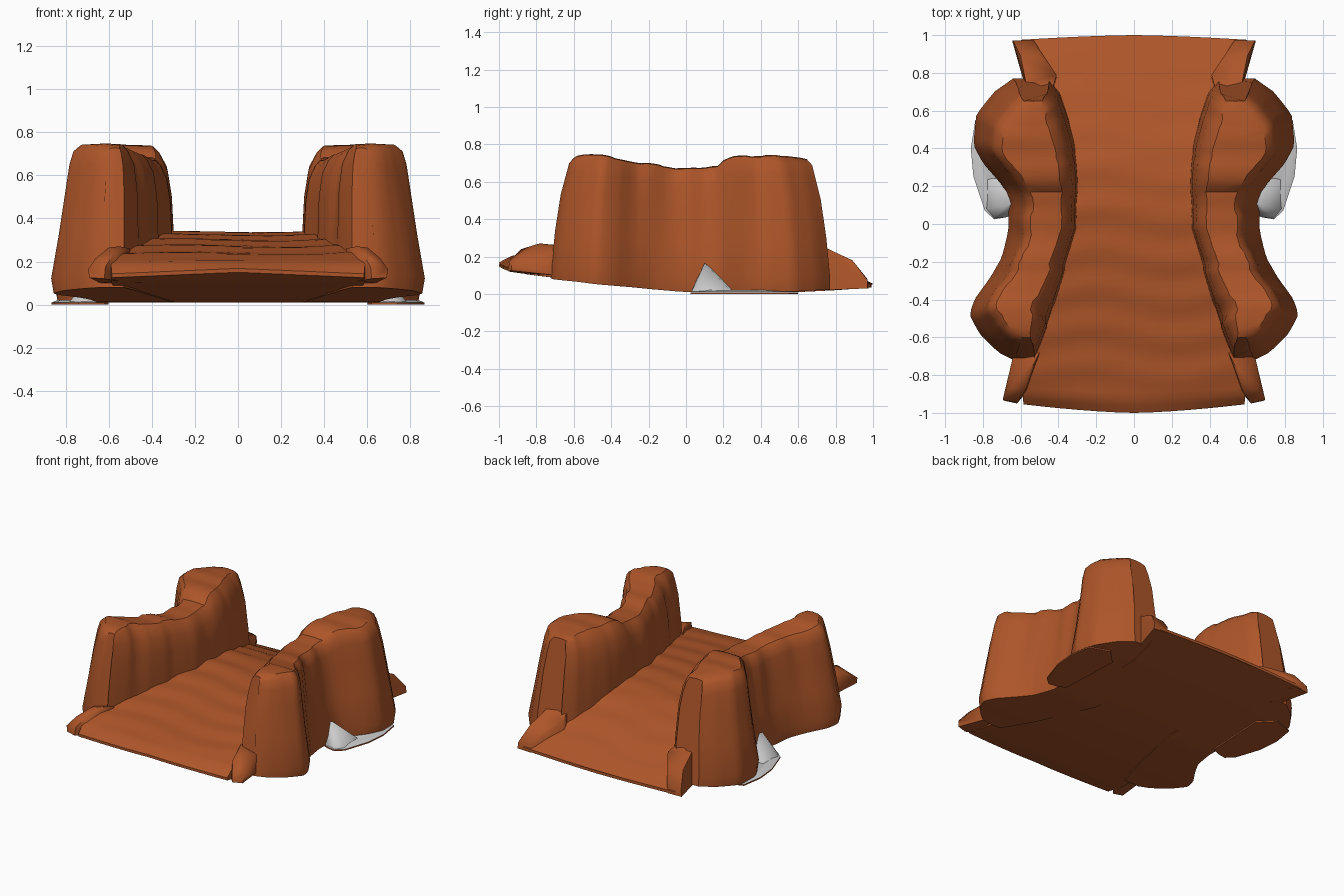
import bpy, bmesh, math, random

if "Cube" in bpy.data.objects:
    bpy.data.objects.remove(bpy.data.objects["Cube"])
random.seed(4)


def material(name, rgb):
    m = bpy.data.materials.new(name)
    m.diffuse_color = (*rgb, 1)
    m.use_nodes = True
    m.node_tree.nodes["Principled BSDF"].inputs["Base Color"].default_value = m.diffuse_color
    return m


ROCK = material("rust rock", (0.42, 0.092, 0.022))
PALE = material("pale grey", (0.6, 0.6, 0.6))


def lerp_table(rows, t):
    """Interpolate every column of rows by the first column."""
    if t <= rows[0][0]:
        return rows[0][1:]
    for a, b in zip(rows, rows[1:]):
        if t <= b[0]:
            k = (t - a[0]) / (b[0] - a[0])
            return [p + (q - p) * k for p, q in zip(a[1:], b[1:])]
    return rows[-1][1:]


def finish(name, bm, mat, mirror=False, angle=35):
    bmesh.ops.recalc_face_normals(bm, faces=bm.faces)
    me = bpy.data.meshes.new(name)
    bm.to_mesh(me)
    bm.free()
    me.materials.append(mat)
    ob = bpy.data.objects.new(name, me)
    bpy.context.collection.objects.link(ob)
    bpy.ops.object.select_all(action='DESELECT')
    ob.select_set(True)
    bpy.context.view_layer.objects.active = ob
    bpy.ops.object.shade_smooth_by_angle(angle=math.radians(angle))
    if mirror:
        ob.modifiers.new("Mirror", 'MIRROR').use_mirror_merge = False
    return ob


def loft(sections):
    """Skin a list of closed sections and cap both ends."""
    bm = bmesh.new()
    rings = [[bm.verts.new(p) for p in s] for s in sections]
    n = len(rings[0])
    for a, b in zip(rings, rings[1:]):
        for i in range(n):
            j = (i + 1) % n
            bm.faces.new((a[i], a[j], b[j], b[i]))
    bm.faces.new(rings[0])
    bm.faces.new(rings[-1][::-1])
    return bm


def hull(*groups):
    """One convex lump per group of points."""
    bm = bmesh.new()
    for points in groups:
        verts = [bm.verts.new(p) for p in points]
        res = bmesh.ops.convex_hull(bm, input=verts)
        junk = [g for g in res["geom_interior"] if isinstance(g, bmesh.types.BMVert)]
        bmesh.ops.delete(bm, geom=junk, context='VERTS')
    return bm


# Canyon floor: y, half width, top, bottom
FLOOR = [(-1.0, .585, .168, .15), (-.93, .59, .205, .125), (-.85, .59, .22, .105),
         (-.5, .56, .275, .06), (-.2, .5, .315, .03), (.1, .5, .335, .01),
         (.35, .5, .315, .01), (.6, .5, .235, .01), (.8, .54, .15, .02),
         (1.0, .6, .055, .035)]
COLS = 12
sections = []
for k in range(57):
    y = -1 + 2 * k / 56
    hw, top, bot = lerp_table(FLOOR, y)
    bow = .045 if y < 0 else .025
    drop = .025 * max(0, -y) ** 12
    ring = []
    for i in range(COLS + 1):
        u = -1 + 2 * i / COLS
        yy = y * (1 - bow * abs(u) ** 1.5 * abs(y) ** 3)
        ripple = .005 * math.sin(y * 30 + 1.2 * math.sin(u * 4)) * (1 - y ** 8)
        ring.append((u * hw, yy, top + .012 * u * u * (1 - y * y) + ripple - drop * abs(u)))
    for x, yy, _ in reversed(ring[:]):
        ring.append((x, yy, bot - drop * abs(x / hw)))
    sections.append(ring)
finish("canyon_floor", loft(sections), ROCK)

# Rock walls: y, inner x, outer x, top z, bottom z at base
WALL = [(-.72, .53, .64, .725, .08), (-.68, .51, .72, .74, .075),
        (-.58, .47, .82, .745, .065), (-.48, .435, .87, .735, .052),
        (-.40, .41, .845, .72, .045), (-.28, .375, .76, .70, .035),
        (-.18, .345, .70, .69, .025), (-.03, .30, .665, .665, .012),
        (.10, .295, .665, .67, .01), (.18, .29, .68, .685, .01),
        (.22, .29, .71, .727, .01), (.32, .30, .80, .732, .01),
        (.42, .305, .85, .735, .01), (.58, .345, .835, .735, .013),
        (.70, .39, .74, .73, .02), (.77, .45, .64, .72, .025)]
# height fraction, inner inset, outer inset, end inset
LEAN = [(0, 0, .012, 0), (.1, 0, 0, 0), (.4, .005, .04, .02), (.7, .015, .075, .05),
        (.87, .035, .095, .08), (.96, .07, .115, .095), (1, .10, .15, .12)]
sections = []
N = 45
groove_in = groove_out = lump = 0
for k in range(N + 1):
    y = -.72 + 1.49 * k / N
    xi, xo, top, bot = lerp_table(WALL, y)
    if k % 3 == 0:  # each rock column is a few sections wide
        groove_in, groove_out = random.uniform(-.012, .012), random.uniform(-.012, .012)
        lump = random.uniform(-.005, .005)
    top += lump
    scale = min(1, (xo - xi) / .45)
    s = (y - .025) / .745
    end = s * abs(s)

    def point(row, inner):
        t, di, do, de = row
        x = xi + di * scale + groove_in * t if inner else xo - do * scale + groove_out * t
        return (x, y - end * de, bot + (top - bot) * t)

    inner_side = [point(r, True) for r in LEAN]
    outer_side = [point(r, False) for r in reversed(LEAN)]
    a, b = inner_side[-1], outer_side[0]
    crown = ((a[0] + b[0]) / 2, a[1], a[2] + .004)
    sections.append(inner_side + [crown] + outer_side)
finish("rock_wall", loft(sections), ROCK, mirror=True, angle=35)

# Small boulders at the ends of the walls
finish("front_boulder", hull([
    (.69, -.935, .125), (.695, -.93, .165), (.62, -.95, .12), (.615, -.945, .175),
    (.575, -.88, .24), (.56, -.88, .11), (.66, -.87, .215), (.64, -.70, .10),
    (.64, -.70, .23), (.55, -.78, .27), (.60, -.80, .265), (.50, -.68, .26),
    (.50, -.68, .10)]), ROCK, mirror=True, angle=60)
finish("back_boulder", hull([
    (.645, .97, .03), (.64, .97, .075), (.54, .975, .03), (.53, .97, .08),
    (.60, .89, .18), (.50, .89, .17), (.41, .79, .22), (.43, .72, .25),
    (.57, .74, .25), (.58, .74, .02), (.41, .76, .03)]),
    ROCK, mirror=True, angle=60)

# Thin rock ledge at the foot of each back tower, with a pale drift on it
OUTLINE = [(.62, .06), (.68, .035), (.74, .025), (.79, .07), (.85, .25),
           (.864, .40), (.84, .55), (.70, .60), (.60, .50)]
finish("drift_ledge", hull([(x, y, z) for x, y in OUTLINE for z in (0, .009)]),
       ROCK, mirror=True)
finish("pale_drift", hull(
    [(x, y, .010) for x, y in OUTLINE]
    + [(.70, .04, .02), (.76, .10, .022), (.82, .25, .022), (.835, .40, .022)],
    [(.64, .05, .01), (.68, .035, .03), (.74, .03, .012), (.78, .08, .015),
     (.78, .24, .015), (.67, .10, .165), (.70, .09, .11), (.70, .20, .06),
     (.60, .12, .12), (.62, .24, .05)]),
    PALE, mirror=True, angle=60)
